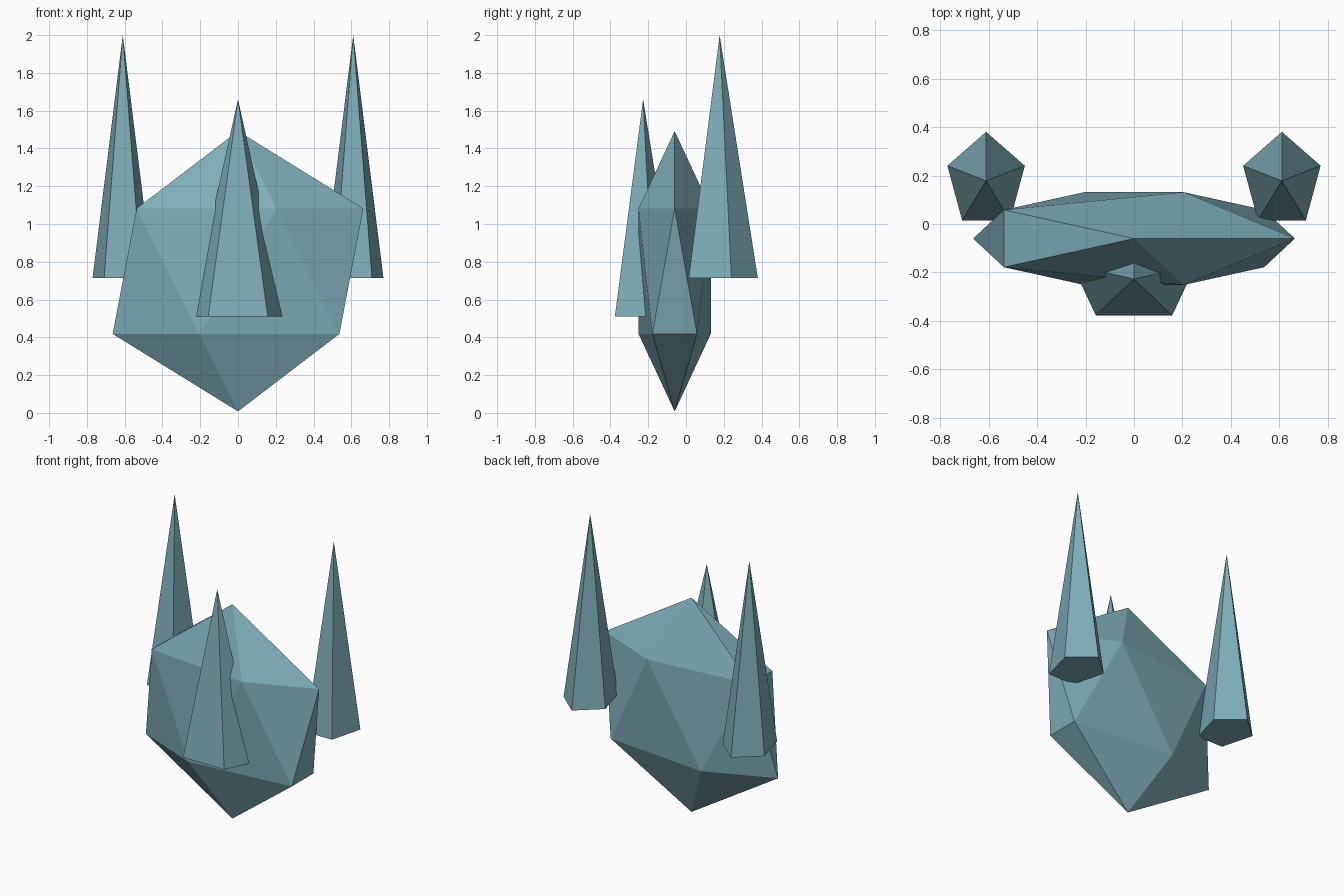
import bpy

if "Cube" in bpy.data.objects:
    bpy.data.objects.remove(bpy.data.objects["Cube"])

# Single teal colour
teal = bpy.data.materials.new("dusty_teal")
teal.diffuse_color = (0.21, 0.42, 0.48, 1)
teal.use_nodes = True
teal.node_tree.nodes["Principled BSDF"].inputs["Base Color"].default_value = teal.diffuse_color


def finish(name, scale):
    ob = bpy.context.object
    ob.name = name
    ob.scale = scale
    bpy.ops.object.transform_apply(location=False, rotation=False, scale=True)
    ob.data.materials.append(teal)
    return ob


def spire(name, x, y, base, tip, rx, ry):
    """Five-sided spike with a corner pointing to the back."""
    bpy.ops.mesh.primitive_cone_add(vertices=5, radius1=1, radius2=0, depth=1,
                                    location=(x, y, (base + tip) / 2))
    return finish(name, (rx, ry, tip - base))


# Flattened crystal body
bpy.ops.mesh.primitive_ico_sphere_add(subdivisions=1, radius=1,
                                      location=(0, -0.06, 0.75))
finish("crystal_body", (0.742, 0.742, 0.742))
bpy.context.object.scale.y = 0.303
bpy.ops.object.transform_apply(location=False, rotation=False, scale=True)

# Two tall rear spikes and one front spike
for side, x in (("left", -0.61), ("right", 0.61)):
    spire("rear_spike_" + side, x, 0.178, 0.715, 2.0, 0.168, 0.202)
spire("front_spike", 0, -0.227, 0.51, 1.66, 0.268, 0.185)
